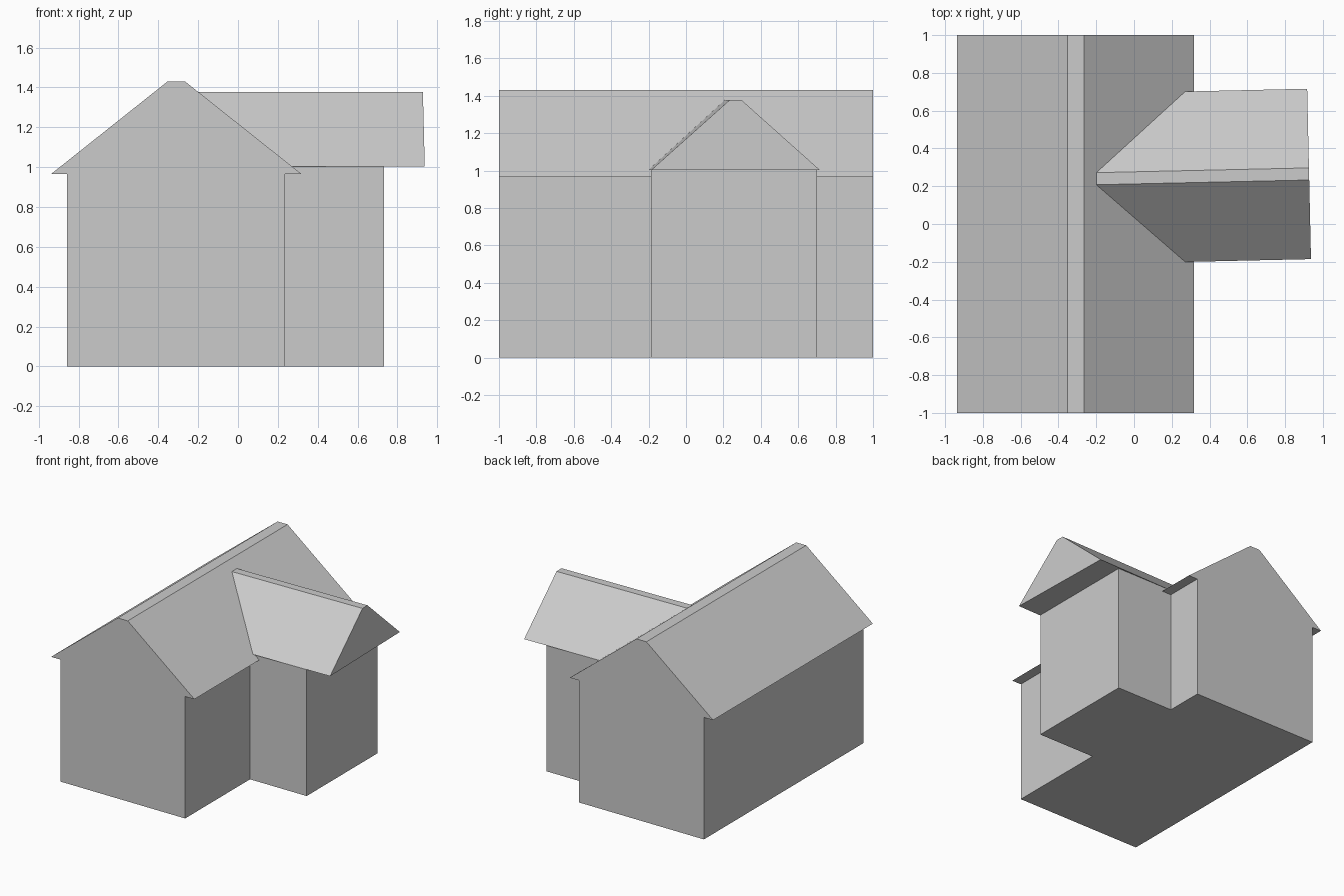
import bpy, bmesh, math
from mathutils import Matrix

if "Cube" in bpy.data.objects:
    bpy.data.objects.remove(bpy.data.objects["Cube"])


def prism(name, section, length, matrix):
    """Extrude a closed (u, v) section along local z, then place it."""
    bm = bmesh.new()
    face = bm.faces.new([bm.verts.new((u, v, 0)) for u, v in section])
    ext = bmesh.ops.extrude_face_region(bm, geom=[face])
    verts = [g for g in ext["geom"] if isinstance(g, bmesh.types.BMVert)]
    bmesh.ops.translate(bm, verts=verts, vec=(0, 0, length))
    bm.transform(matrix)
    bmesh.ops.recalc_face_normals(bm, faces=bm.faces)
    mesh = bpy.data.meshes.new(name)
    bm.to_mesh(mesh)
    bm.free()
    obj = bpy.data.objects.new(name, mesh)
    bpy.context.collection.objects.link(obj)
    return obj


def join(target, part):
    """Union a part into the target and remove the leftover part."""
    mod = target.modifiers.new("join", "BOOLEAN")
    mod.operation, mod.solver, mod.object = "UNION", "EXACT", part
    bpy.context.view_layer.objects.active = target
    bpy.ops.object.modifier_apply(modifier=mod.name)
    bpy.data.objects.remove(part)


# Local axes: section in x/z swept along y, or section in y/z swept along x
along_y = Matrix(((1, 0, 0, 0), (0, 0, 1, -1), (0, 1, 0, 0), (0, 0, 0, 1)))
along_x = Matrix(((0, 0, 1, 0), (1, 0, 0, 0), (0, 1, 0, 0), (0, 0, 0, 1)))

# Main house: walls and flat-ridged gable roof with side eaves
EAVE = 0.966
house = prism("house", [
    (-0.857, 0), (0.237, 0), (0.237, EAVE), (0.318, EAVE),
    (-0.266, 1.43), (-0.353, 1.43), (-0.937, EAVE), (-0.857, EAVE)], 2, along_y)

# Side wing walls
WING_TOP = 1.003
wing_walls = prism("wing_walls", [
    (-0.188, 0), (0.70, 0), (0.70, WING_TOP), (-0.188, WING_TOP)],
    0.733, along_x)

# Side wing roof, turned slightly and overhanging the end wall
place = (Matrix.Translation((0.927, 0.265, 0))
         @ Matrix.Rotation(math.radians(1.28), 4, "Z")
         @ Matrix.Translation((-1.227, 0, 0)) @ along_x)
wing_roof = prism("wing_roof", [
    (-0.451, WING_TOP), (0.451, WING_TOP), (0.032, 1.377), (-0.032, 1.377)],
    1.227, place)

join(house, wing_walls)
join(house, wing_roof)
